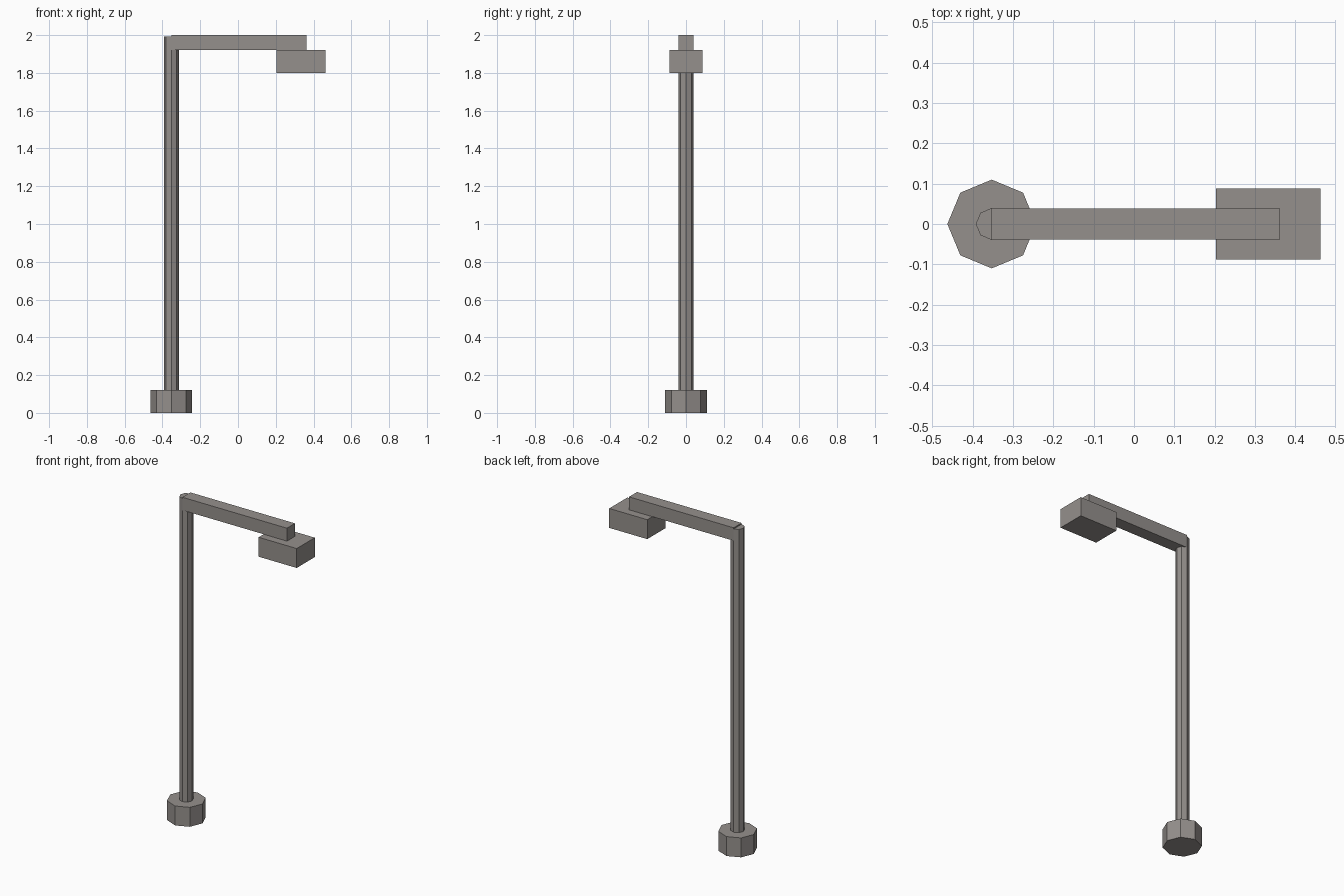
import bpy
import math

if "Cube" in bpy.data.objects:
    bpy.data.objects.remove(bpy.data.objects["Cube"])

# one flat warm grey
metal = bpy.data.materials.new("warm grey metal")
metal.diffuse_color = (0.30, 0.28, 0.265, 1)
metal.use_nodes = True
metal.node_tree.nodes["Principled BSDF"].inputs["Base Color"].default_value = metal.diffuse_color


def finish(name):
    ob = bpy.context.object
    ob.name = name
    ob.data.materials.append(metal)
    return ob


def post(name, x, radius, z0, z1):
    # eight-sided upright with corners on the axes
    bpy.ops.mesh.primitive_cylinder_add(vertices=8, radius=radius, depth=z1 - z0,
                                        location=(x, 0, (z0 + z1) / 2))
    return finish(name)


def box(name, x0, x1, half_y, z0, z1):
    bpy.ops.mesh.primitive_cube_add(size=1, location=((x0 + x1) / 2, 0, (z0 + z1) / 2))
    ob = finish(name)
    ob.scale = (x1 - x0, half_y * 2, z1 - z0)
    return ob


# foot and pole
post("base", -0.353, 0.11, 0, 0.12)
post("pole", -0.353, 0.0395, 0.12, 1.993)
# arm and lamp housing
box("arm", -0.353, 0.362, 0.039, 1.92, 2.0)
box("lamp_head", 0.203, 0.463, 0.088, 1.80, 1.92)
